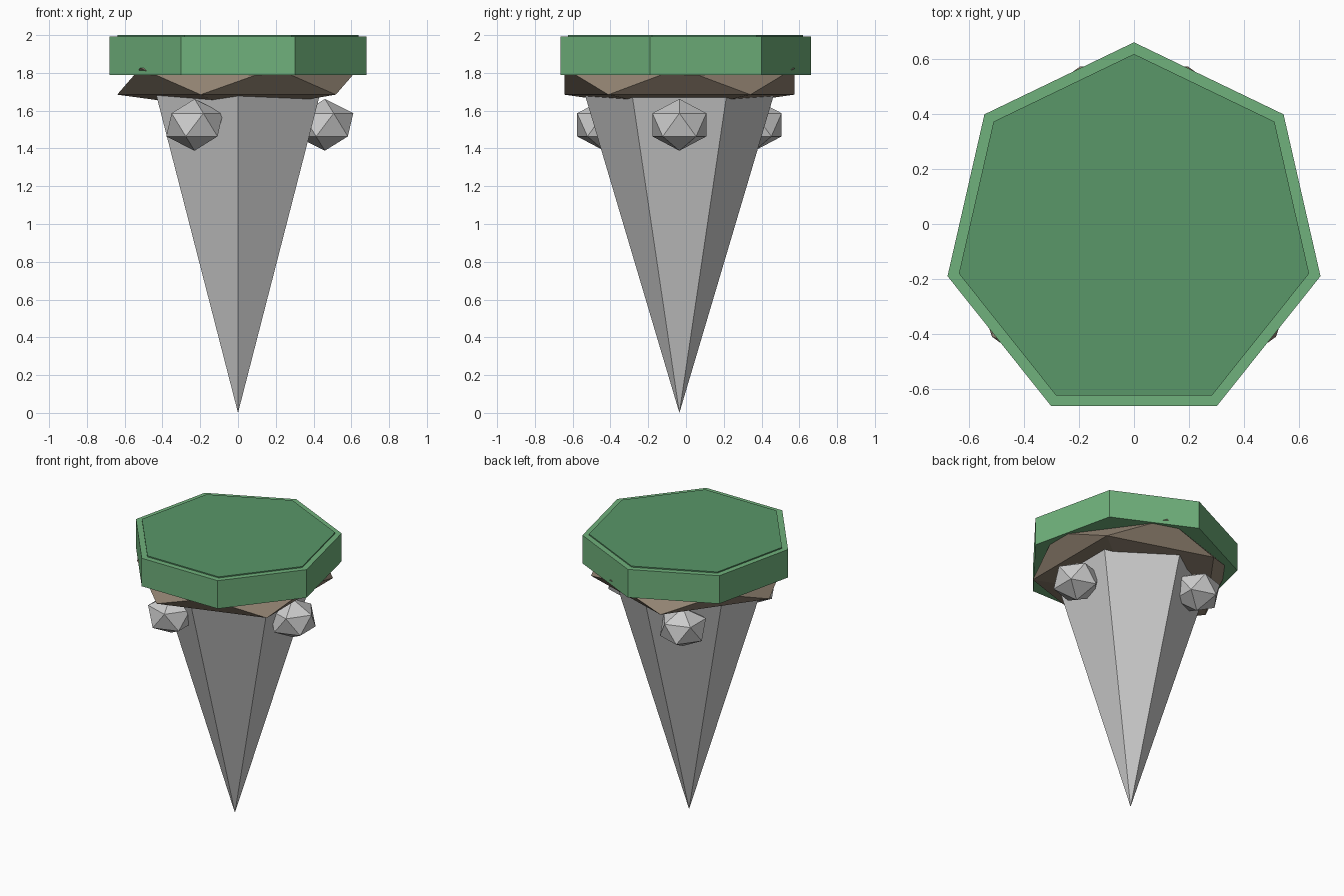
import bpy, math

if "Cube" in bpy.data.objects:
    bpy.data.objects.remove(bpy.data.objects["Cube"])

CY = -0.035  # shared vertical axis offset in y


def material(name, rgb):
    m = bpy.data.materials.new(name)
    m.diffuse_color = (*rgb, 1)
    m.use_nodes = True
    m.node_tree.nodes["Principled BSDF"].inputs["Base Color"].default_value = m.diffuse_color
    return m


grass = material("grass_green", (0.16, 0.44, 0.20))
turf = material("turf_green", (0.10, 0.31, 0.14))
earth = material("earth_brown", (0.29, 0.23, 0.17))


def finish(name, mat):
    ob = bpy.context.object
    ob.name = name
    if mat:
        ob.data.materials.append(mat)
    return ob


def tapered(name, sides, r_bottom, r_top, z0, z1, turn=0, mat=None):
    """Low-poly prism or cone, first corner pointing to the back plus turn."""
    bpy.ops.mesh.primitive_cone_add(vertices=sides, radius1=r_bottom, radius2=r_top,
                                    depth=z1 - z0, location=(0, CY, (z0 + z1) / 2),
                                    rotation=(0, 0, turn))
    return finish(name, mat)


def lump(name, x, y, z, r, rz, mat=None):
    """Squashed twenty-faced lump."""
    bpy.ops.mesh.primitive_ico_sphere_add(subdivisions=1, radius=1, location=(x, y, z))
    bpy.context.object.scale = (r, r, rz)
    return finish(name, mat)


# Hanging rock spike, six sides, point down
tapered("rock_spike", 6, 0.0, 0.505, 0.0, 1.70)

# Soil layer under the grass
lump("soil_layer", 0, CY, 1.755, 0.7155, 0.157, earth)

# Seven-sided grass slab with a slightly raised top
tapered("grass_slab", 7, 0.6975, 0.6975, 1.79, 1.992, mat=grass)
tapered("grass_top", 7, 0.655, 0.655, 1.98, 2.0, mat=turf)

# Three boulders around the spike
for i in range(3):
    a = math.radians(120 * i)
    lump(f"boulder_{i + 1}", 0.46 * math.cos(a), CY + 0.46 * math.sin(a), 1.525, 0.168, 0.137)
